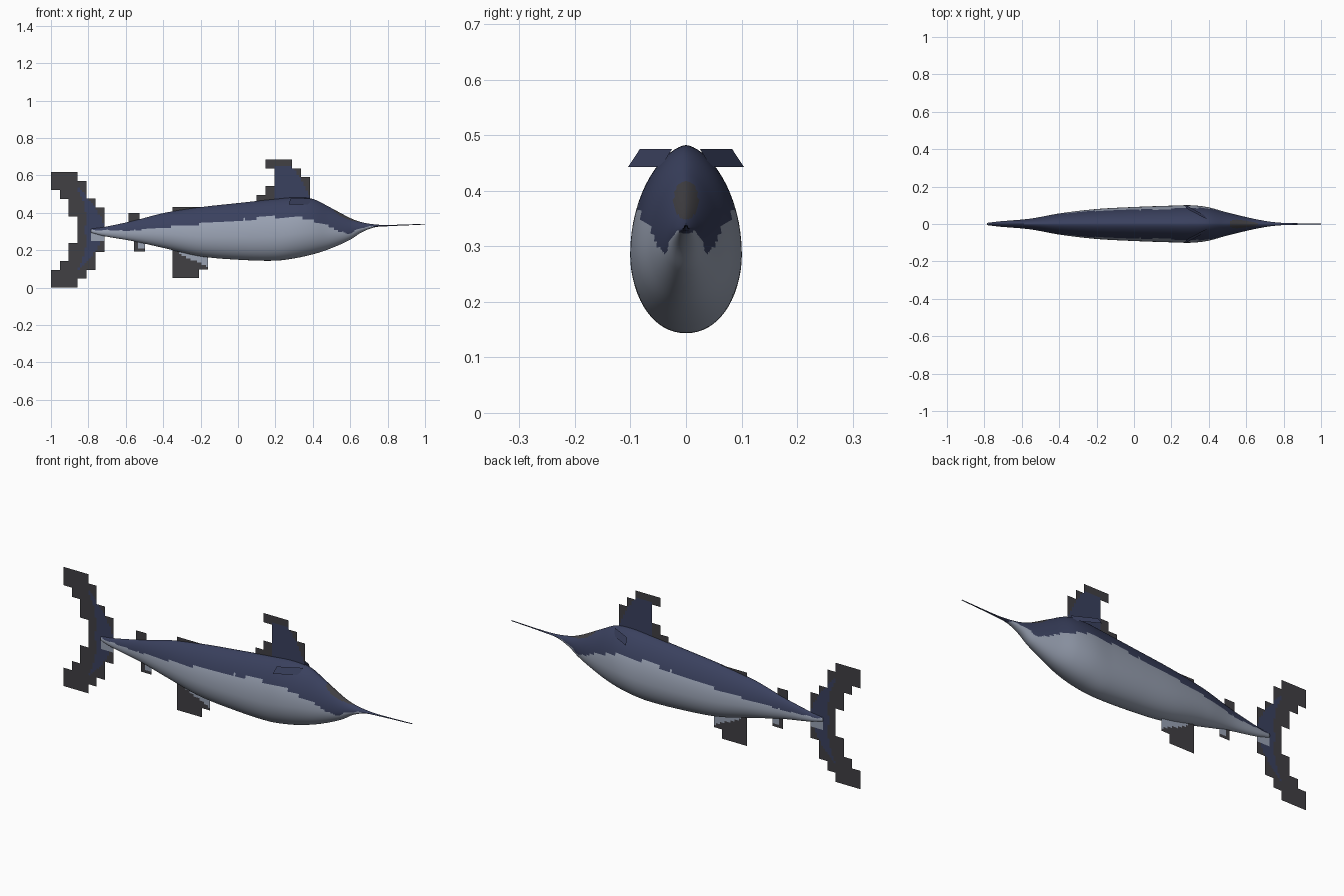
import bpy, bmesh, math
from math import sin, cos, pi

old = bpy.data.objects.get("Cube")
if old:
    bpy.data.objects.remove(old, do_unlink=True)


def material(name, r, g, b):
    m = bpy.data.materials.new(name)
    m.use_nodes = True
    m.diffuse_color = (r, g, b, 1)
    bsdf = m.node_tree.nodes["Principled BSDF"]
    bsdf.inputs["Base Color"].default_value = (r, g, b, 1)
    bsdf.inputs["Roughness"].default_value = 0.8
    return m


MATS = [material("navy_blue", .042, .052, .112),
        material("silver_grey", .32, .36, .45),
        material("charcoal", .052, .05, .056)]
NAVY, SILVER, CHARCOAL = range(len(MATS))


def finish(name, bm):
    mesh = bpy.data.meshes.new(name)
    bm.to_mesh(mesh)
    bm.free()
    for m in MATS:
        mesh.materials.append(m)
    obj = bpy.data.objects.new(name, mesh)
    bpy.context.collection.objects.link(obj)
    return obj


def sample(table, x, col):
    """Smooth cubic interpolation of one column of a table."""
    n = len(table)

    def slope(i):
        a, b = table[max(i - 1, 0)], table[min(i + 1, n - 1)]
        return (b[col] - a[col]) / (b[0] - a[0])

    i = max(k for k in range(n - 1) if table[k][0] <= x or k == 0)
    x0, x1 = table[i][0], table[i + 1][0]
    h = x1 - x0
    t = min(max((x - x0) / h, 0), 1)
    p, q = table[i][col], table[i + 1][col]
    return (p * (1 + 2 * t) * (1 - t) ** 2 + q * t * t * (3 - 2 * t)
            + h * slope(i) * t * (1 - t) ** 2 - h * slope(i + 1) * t * t * (1 - t))


# Body outline: x, top, bottom, half width
BODY = [(-.785, .314, .294, .006), (-.72, .323, .276, .014),
        (-.56, .357, .248, .028), (-.39, .4, .21, .058),
        (-.2, .43, .167, .08), (0, .452, .149, .091),
        (.2, .473, .144, .098), (.31, .482, .158, .1),
        (.4, .474, .178, .089), (.49, .43, .207, .064),
        (.6, .372, .256, .037), (.66, .35, .295, .024),
        (.73, .338, .322, .012), (.8, .335, .328, .006),
        (1, .341, .337, .002)]

# Height of the edge between the dark back and the pale belly
BORDER = [(-.785, .31), (-.6, .305), (-.42, .32), (-.2, .342), (0, .36),
          (.17, .375), (.34, .37), (.44, .345), (.52, .31), (.59, .29),
          (.64, .31), (.72, .328), (.75, .31), (1, .3)]


def build_body():
    bm = bmesh.new()
    rings, steps, sides = [], 180, 64
    for i in range(steps + 1):
        x = BODY[0][0] + (1 - BODY[0][0]) * i / steps
        top, bot, wide = (sample(BODY, x, c) for c in (1, 2, 3))
        mid = bot + .4 * (top - bot)
        ring = []
        for j in range(sides):
            a = 2 * pi * j / sides
            s, c = sin(a), cos(a)
            # upper half tapers to a narrow back
            power = 1.25 if s > 0 else .95
            y = math.copysign(abs(c) ** power, c) * wide
            z = mid + s * (top - mid if s > 0 else mid - bot)
            ring.append(bm.verts.new((x, y, z)))
        rings.append(ring)
    for a, b in zip(rings, rings[1:]):
        for j in range(sides):
            k = (j + 1) % sides
            bm.faces.new((a[j], b[j], b[k], a[k]))
    bm.faces.new(rings[0])
    bm.faces.new(rings[-1])
    bmesh.ops.recalc_face_normals(bm, faces=bm.faces)
    for f in bm.faces:
        f.smooth = True
        x, y, z = f.calc_center_median()
        ragged = .004 * sin(x * 61) * sin(x * 23)
        f.material_index = NAVY if z > sample(BORDER, x, 1) + ragged else SILVER
        # dark patch on the forehead
        if (y / .022) ** 2 + ((z - .383) / .035) ** 2 < 1 and x > .45:
            f.material_index = CHARCOAL
    return finish("body", bm)


def stepped_fin(name, x0, z0, rows, rule, cell=.0475, fine=4):
    """Flat fin of square cells; rows run downward as (first, last) columns."""
    bm = bmesh.new()
    d = cell / fine
    for r, (first, last) in enumerate(rows):
        for i in range(first * fine, last * fine):
            for j in range(fine):
                x, z = x0 + i * d, z0 - r * cell - j * d
                f = bm.faces.new([bm.verts.new(p) for p in (
                    (x, 0, z - d), (x + d, 0, z - d), (x + d, 0, z), (x, 0, z))])
                f.material_index = rule(x + d / 2, z - d / 2)
    bmesh.ops.remove_doubles(bm, verts=bm.verts, dist=d / 10)
    return finish(name, bm)


def tail_rule(x, z):
    dz = z - .31
    if x > -.785 and .25 < z < .305:
        return SILVER
    centre = -.765 - 1.9 * dz * dz
    half = .055 * (1 - abs(dz) / .24)
    return NAVY if abs(x - centre) < half else CHARCOAL


def dorsal_rule(x, z):
    inside = z < .645 and .2 < x < .29 + (.66 - z) * .55
    return NAVY if inside or z < .485 and x > .19 else CHARCOAL


def anal_rule(x, z):
    return SILVER if .18 - .46 * (x + .313) < z < .25 and x > -.31 else CHARCOAL


def finlet_rule(x, z):
    return SILVER if x > -.53 and .21 < z < .27 else CHARCOAL


build_body()
stepped_fin("tail_fin", -1, .6175,
            [(0, 3), (0, 4), (1, 4), (2, 5), (2, 6), (3, 6), (3, 6), (3, 6),
             (2, 6), (2, 5), (1, 5), (0, 4), (0, 3)], tail_rule)
stepped_fin("dorsal_fin", .1, .685,
            [(1, 4), (2, 5), (2, 6), (1, 6), (0, 6)], dorsal_rule)
stepped_fin("anal_fin", -.35, .43, [(0, 4)] * 7 + [(0, 3)], anal_rule)
stepped_fin("rear_finlet", -.585, .4, [(0, 2)] * 3 + [(1, 3)] * 4,
            finlet_rule, cell=.0295)

# Swept side fins, mirrored left and right
for name, side in (("left_side_fin", 1), ("right_side_fin", -1)):
    bm = bmesh.new()
    corners = [(.39, .025, .475), (.28, .083, .475),
               (.272, .104, .443), (.38, .045, .443)]
    f = bm.faces.new([bm.verts.new((x, y * side, z)) for x, y, z in corners])
    f.material_index = NAVY
    if f.normal.y * side < 0 or side < 0:
        bmesh.ops.recalc_face_normals(bm, faces=bm.faces)
    finish(name, bm)
